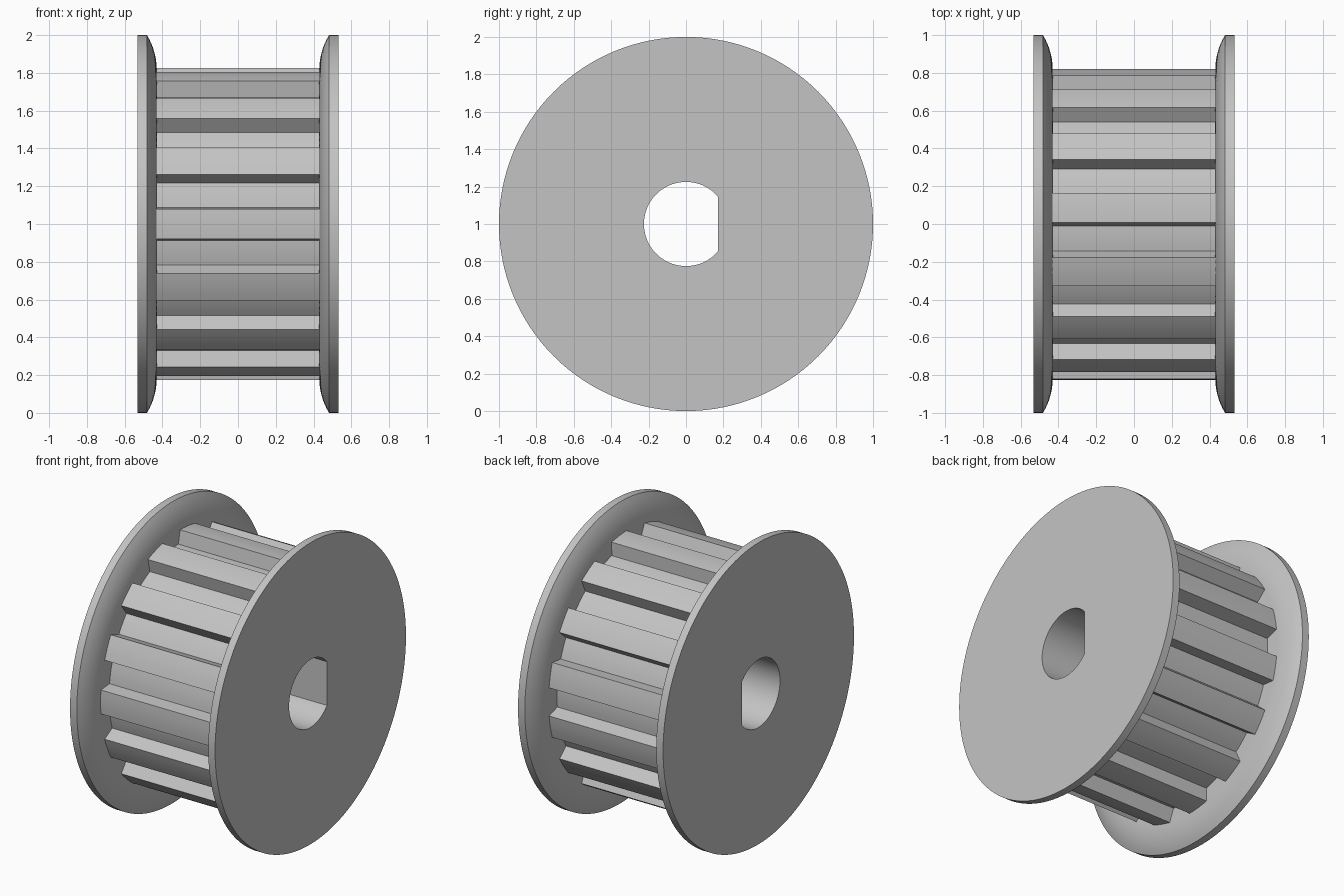
import bpy, bmesh
from math import sin, cos, asin, sqrt, radians, pi, tau

cube = bpy.data.objects.get("Cube")
if cube:
    bpy.data.objects.remove(cube, do_unlink=True)

AXIS_Z = 1.0
TEETH = 15
TIP_R, ROOT_R = 0.825, 0.737
TIP_HALF, ROOT_HALF = radians(5.5), radians(6.8)
HUB_HALF = 0.435
FLANGE_IN, FLANGE_EDGE, FLANGE_OUT = 0.43, 0.482, 0.532
RIM_R, CURVE_R = 1.0, 0.815
BORE_R, BORE_FLAT = 0.225, 0.172

steel = bpy.data.materials.new("light grey metal")
steel.use_nodes = True
GREY = (0.55, 0.55, 0.55, 1)
steel.diffuse_color = GREY
steel.node_tree.nodes["Principled BSDF"].inputs["Base Color"].default_value = GREY


def arc(r, a, b, n):
    """Points (y, z) on an arc; angle zero is the front, positive is up."""
    return [(-r * cos(a + (b - a) * i / n), r * sin(a + (b - a) * i / n))
            for i in range(n + 1)]


def loft(name, rings):
    """Closed solid through rings, each given as (x, [(y, z), ...])."""
    bm = bmesh.new()
    loops = [[bm.verts.new((x, y, z + AXIS_Z)) for y, z in pts] for x, pts in rings]
    for low, high in zip(loops, loops[1:]):
        for i in range(len(low)):
            j = (i + 1) % len(low)
            bm.faces.new((low[i], low[j], high[j], high[i]))
    bm.faces.new(loops[0])
    bm.faces.new(loops[-1])
    bmesh.ops.recalc_face_normals(bm, faces=bm.faces)
    mesh = bpy.data.meshes.new(name)
    bm.to_mesh(mesh)
    bm.free()
    mesh.materials.append(steel)
    obj = bpy.data.objects.new(name, mesh)
    bpy.context.collection.objects.link(obj)
    return obj


def circle(r, n=128):
    return arc(r, 0, tau, n)[:-1]


# Toothed hub: straight-sided teeth with rounded lands and root arcs
pitch = tau / TEETH
outline = []
for k in range(TEETH):
    c = k * pitch
    outline += arc(TIP_R, c - TIP_HALF, c + TIP_HALF, 4)
    outline += arc(ROOT_R, c + ROOT_HALF, c + pitch - ROOT_HALF, 4)
hub = loft("toothed_hub", [(-HUB_HALF, outline), (HUB_HALF, outline)])

# Flanges: flat outside, inner face curving away towards the rim
drop, run = FLANGE_EDGE - FLANGE_IN, RIM_R - CURVE_R
bend = (run * run + drop * drop) / (2 * drop)
sweep = asin(run / bend)


def flange(name, side):
    rings = []
    for i in range(9):
        a = sweep * i / 8
        rings.append((side * (FLANGE_IN + bend * (1 - cos(a))),
                      circle(CURVE_R + bend * sin(a))))
    rings.append((side * FLANGE_OUT, circle(RIM_R)))
    return loft(name, rings)


parts = [hub, flange("left_flange", 1), flange("right_flange", -1)]

# D-shaped shaft bore, its flat towards the back
half = asin(sqrt(BORE_R ** 2 - BORE_FLAT ** 2) / BORE_R)
d_shape = arc(BORE_R, half - pi, pi - half, 64)
cutter = loft("bore_cutter", [(-1, d_shape), (1, d_shape)])
cutter.hide_render = True

for obj in parts:
    cut = obj.modifiers.new("bore", 'BOOLEAN')
    cut.operation = 'DIFFERENCE'
    cut.solver = 'EXACT'
    cut.object = cutter
bpy.context.view_layer.update()
graph = bpy.context.evaluated_depsgraph_get()
baked = [bpy.data.meshes.new_from_object(o.evaluated_get(graph)) for o in parts]
for obj, mesh in zip(parts, baked):
    obj.modifiers.clear()
    obj.data = mesh
    mesh.shade_smooth()
    mesh.set_sharp_from_angle(angle=radians(25))
bpy.data.objects.remove(cutter, do_unlink=True)
